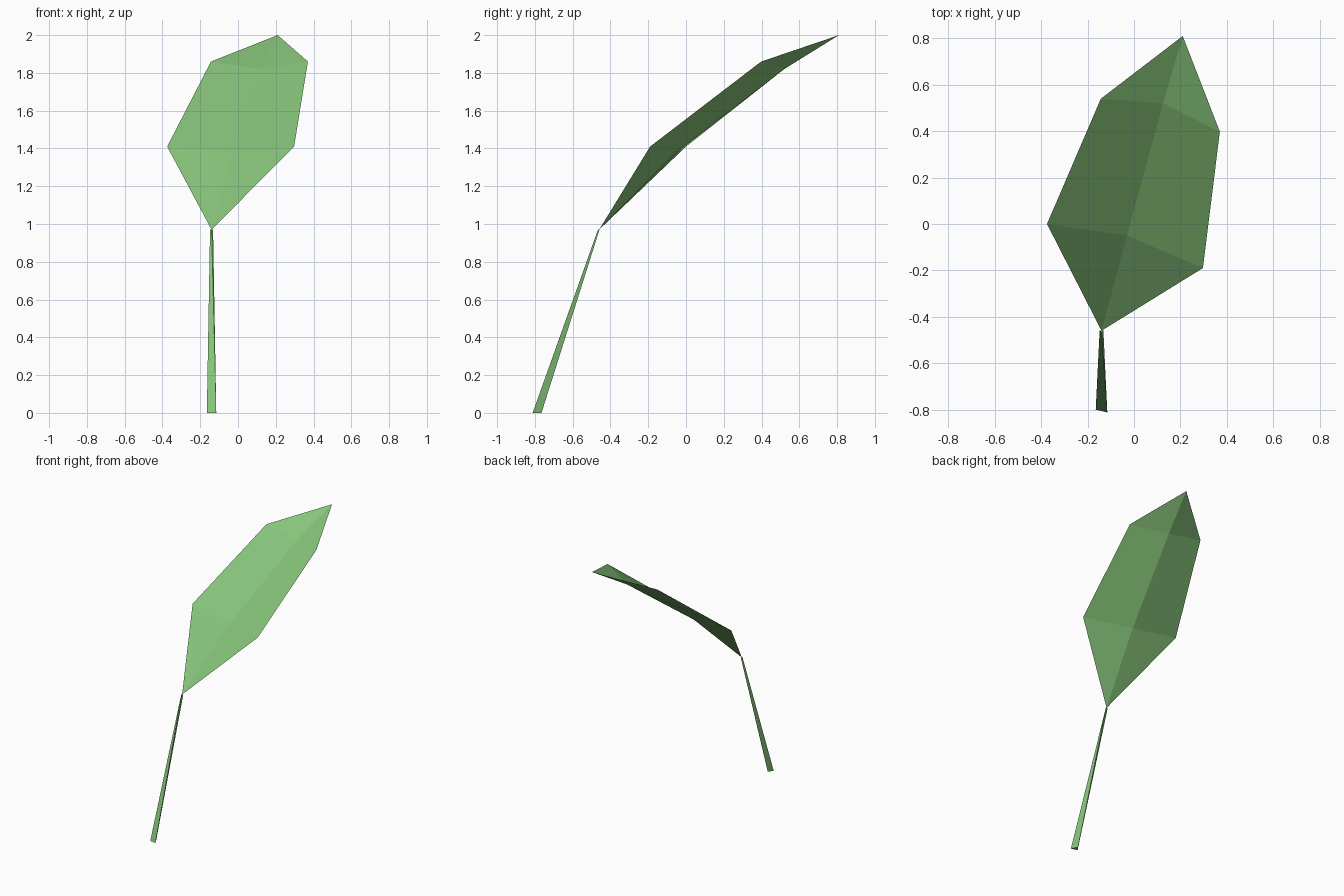
import bpy

if "Cube" in bpy.data.objects:
    bpy.data.objects.remove(bpy.data.objects["Cube"])

green = bpy.data.materials.new("leaf green")
green.diffuse_color = (0.243, 0.554, 0.196, 1)
green.use_nodes = True
green.node_tree.nodes["Principled BSDF"].inputs["Base Color"].default_value = green.diffuse_color


def make(name, verts, faces):
    mesh = bpy.data.meshes.new(name)
    mesh.from_pydata(verts, [], faces)
    mesh.materials.append(green)
    obj = bpy.data.objects.new(name, mesh)
    bpy.context.collection.objects.link(obj)
    return obj


# Leaf blade: base point, two cross rows (left, midrib, right), tip
base, tip = (-0.14, -0.46, 0.97), (0.21, 0.81, 2.0)
rows = [
    [(-0.375, 0.0, 1.41), (-0.03, -0.05, 1.38), (0.297, -0.19, 1.41)],
    [(-0.143, 0.54, 1.86), (0.125, 0.52, 1.82), (0.37, 0.398, 1.86)],
]
faces = []
for i in range(2):  # left and right half of the folded blade
    faces += [(0, 2 + i, 1 + i),
              (1 + i, 2 + i, 5 + i, 4 + i),
              (4 + i, 5 + i, 7)]
make("leaf_blade", [base] + rows[0] + rows[1] + [tip], faces)

# Stem: slender three-sided taper, slightly twisted toward the blade
bottom = [(-0.165, -0.80, 0), (-0.115, -0.812, 0), (-0.14, -0.765, 0)]
top = [(-0.148, -0.458, 0.97), (-0.14, -0.466, 0.97), (-0.132, -0.458, 0.97)]
sides = [(i, (i + 1) % 3, 3 + (i + 1) % 3, 3 + i) for i in range(3)]
make("leaf_stem", bottom + top, sides + [(2, 1, 0), (3, 4, 5)])
